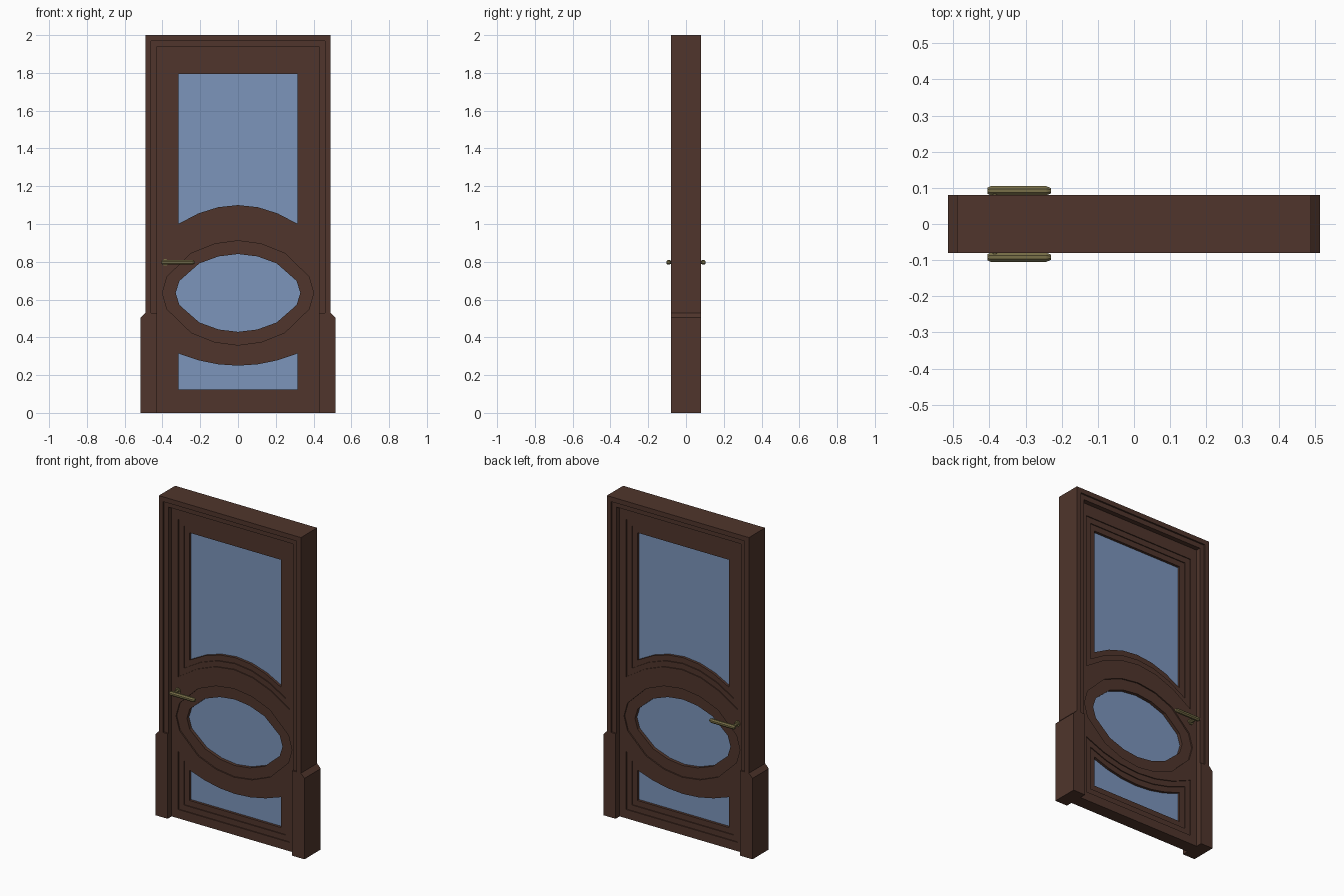
import bpy, bmesh, math

if "Cube" in bpy.data.objects:
    bpy.data.objects.remove(bpy.data.objects["Cube"])


def material(name, rgb):
    m = bpy.data.materials.new(name)
    m.diffuse_color = (*rgb, 1)
    m.use_nodes = True
    m.node_tree.nodes["Principled BSDF"].inputs["Base Color"].default_value = m.diffuse_color
    return m


WOOD = material("dark_wood", (0.08, 0.036, 0.025))
GLASS = material("blue_glass", (0.2, 0.3, 0.5))
BRASS = material("aged_brass", (0.19, 0.16, 0.065))


def finish(bm, name, mat):
    bmesh.ops.recalc_face_normals(bm, faces=bm.faces[:])
    me = bpy.data.meshes.new(name)
    bm.to_mesh(me)
    bm.free()
    me.materials.append(mat)
    ob = bpy.data.objects.new(name, me)
    bpy.context.collection.objects.link(ob)
    return ob


def mirror(ob, axis):
    mod = ob.modifiers.new("mirror", "MIRROR")
    mod.use_axis = [i == axis for i in range(3)]
    mod.merge_threshold = 0.0005
    return ob


def loft(bm, rings, closed=True):
    n = len(rings[0])
    for a, b in zip(rings, rings[1:]):
        for i in range(n):
            bm.faces.new((a[i], a[(i + 1) % n], b[(i + 1) % n], b[i]))


def ring(bm, pts, y):
    return [bm.verts.new((x, y, z)) for x, z in pts]


def prism(name, pts, y0, y1, mat):
    bm = bmesh.new()
    rings = [ring(bm, pts, y0), ring(bm, pts, y1)]
    loft(bm, rings)
    for r in rings:
        bm.faces.new(r)
    return finish(bm, name, mat)


# Window outlines, each grown outward by d
STEPS = [i / 3 for i in range(-3, 4)]


def upper(d):
    w = 0.315 + d
    return [(t * w, 1.10 - d - (t * w) ** 2) for t in STEPS] + [(w, 1.795 + d), (-w, 1.795 + d)]


def lower(d):
    w = 0.315 + d
    return [(t * w, 0.25 + d + 0.65 * (t * w) ** 2) for t in STEPS] + [(w, 0.125 - d), (-w, 0.125 - d)]


def oval(d):
    q = [(1, 0), (0.94, 0.31), (0.62, 0.76), (0.31, 0.94)]
    half = q + [(0, 1)] + [(-x, z) for x, z in q[:0:-1]]
    unit = half + [(-x, -z) for x, z in half]
    return [(x * (0.33 + d), 0.635 + z * (0.206 + d)) for x, z in unit]


# Door leaf: pierced face with stepped mouldings running into each window
bm = bmesh.new()
loops = []
edge = [(-0.43, 0), (0.43, 0), (0.43, 1.94), (-0.43, 1.94)]
rim = ring(bm, edge, -0.04)
loops.append(rim)
mould = [(0.07, -0.04), (0.07, -0.034), (0.035, -0.034), (0.035, -0.028), (0, -0.028), (0, 0)]
round_mould = [(0.07, -0.04), (0.07, -0.032), (0, -0.032), (0, 0)]
openings = []
for shape, steps in ((upper, mould), (oval, round_mould), (lower, mould)):
    rings = [ring(bm, shape(d), y) for d, y in steps]
    openings.append(rings)
    loops.append(rings[0])
edges = [bm.edges.new((l[i - 1], l[i])) for l in loops for i in range(len(l))]
bmesh.ops.triangle_fill(bm, use_beauty=True, use_dissolve=False, edges=edges, normal=(0, -1, 0))
for rings in openings:
    loft(bm, rings)
loft(bm, [rim, ring(bm, edge, 0)])
mirror(finish(bm, "door_leaf", WOOD), 1)

# Glass panes
for name, shape in (("upper_glass", upper), ("oval_glass", oval), ("lower_glass", lower)):
    prism(name, shape(0), -0.012, 0.012, GLASS)

# Frame: stepped profile (inset, y) swept up, across and down
profile = [(0, -0.08), (0.03, -0.08), (0.03, -0.07), (0.06, -0.07),
           (0.06, 0.07), (0.03, 0.07), (0.03, 0.08), (0, 0.08)]
bm = bmesh.new()
rings = []
for side, top in ((-1, False), (-1, True), (1, True), (1, False)):
    rings.append([bm.verts.new((side * (0.49 - o), y, 2 - o if top else 0.53)) for o, y in profile])
loft(bm, rings)
bm.faces.new(rings[0])
bm.faces.new(rings[-1])
finish(bm, "door_frame", WOOD)

# Plinth blocks at the foot of the posts
mirror(prism("plinth_blocks", [(0.43, 0), (0.515, 0), (0.515, 0.505), (0.49, 0.53), (0.43, 0.53)],
             -0.08, 0.08, WOOD), 0)

# Lever handles on both sides: tapered-end bar plus a stem
bm = bmesh.new()


def octagon(r):
    return [(r * math.cos(math.pi * (i + 0.5) / 4), r * math.sin(math.pi * (i + 0.5) / 4)) for i in range(8)]


bar = [[bm.verts.new((x, -0.092 + a, 0.797 + b)) for a, b in octagon(r)]
       for x, r in ((-0.405, 0.009), (-0.397, 0.0135), (-0.242, 0.0135), (-0.23, 0.008))]
stem = [[bm.verts.new((-0.385 + a, y, 0.797 + b)) for a, b in octagon(r)]
        for y, r in ((-0.039, 0.018), (-0.047, 0.018), (-0.047, 0.01), (-0.09, 0.01))]
for part in (bar, stem):
    loft(bm, part)
    bm.faces.new(part[0])
    bm.faces.new(part[-1])
mirror(finish(bm, "lever_handles", BRASS), 1)
